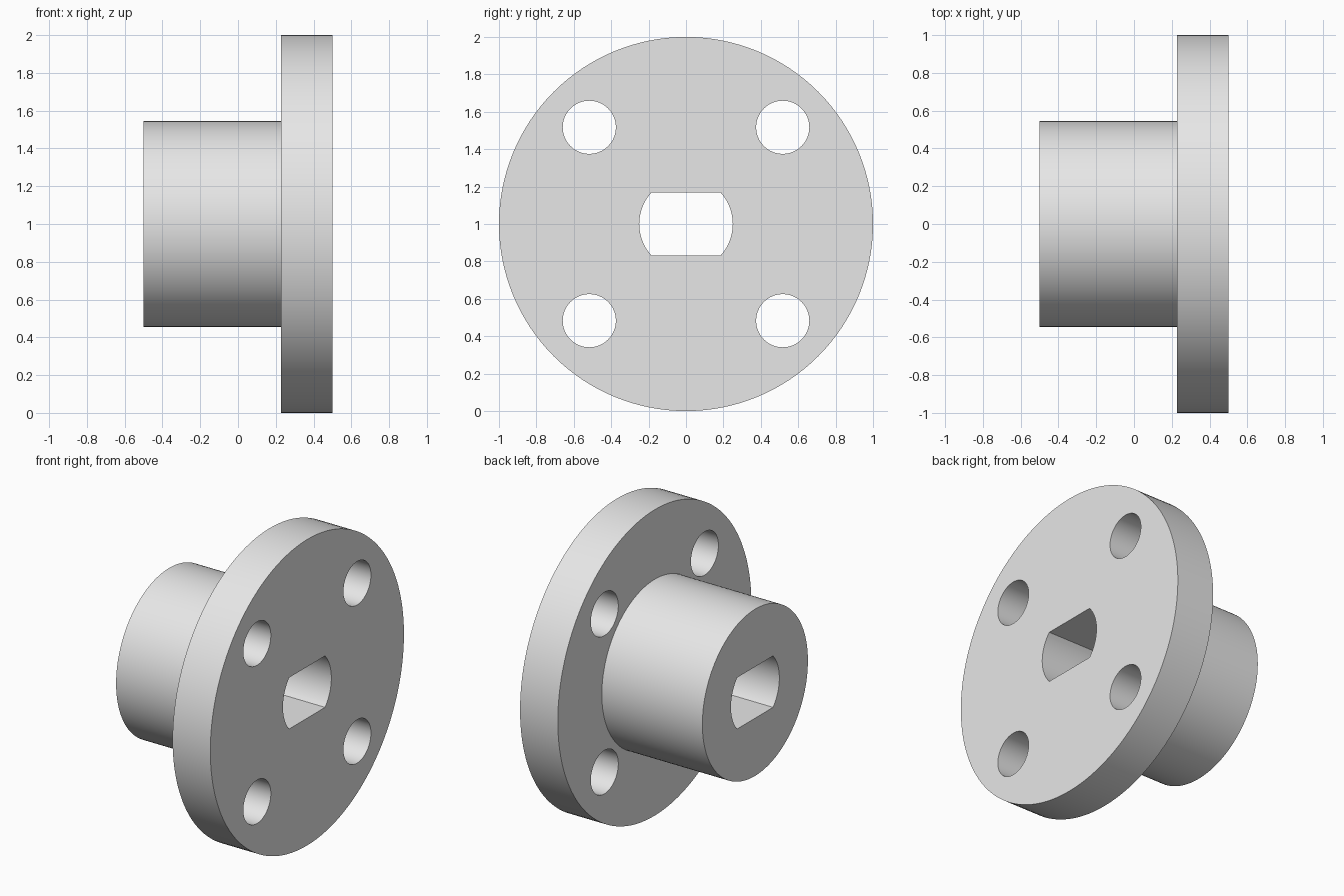
import bpy
import bmesh
import math
from mathutils import Matrix

old = bpy.data.objects.get("Cube")
if old:
    bpy.data.objects.remove(old, do_unlink=True)

CENTRE_Z = 1.0
BACK, SHOULDER, FACE = -0.5, 0.227, 0.5
FLANGE_R, HUB_R = 1.0, 0.545
BORE_R, BORE_FLAT = 0.25, 0.168
BOLT_OFFSET, BOLT_R = 0.517, 0.142

grey = bpy.data.materials.new("plain grey")
grey.use_nodes = True
grey.diffuse_color = (0.8, 0.8, 0.8, 1)
grey.node_tree.nodes["Principled BSDF"].inputs["Base Color"].default_value = (0.8, 0.8, 0.8, 1)


def make_object(name, bm):
    bmesh.ops.recalc_face_normals(bm, faces=bm.faces)
    mesh = bpy.data.meshes.new(name)
    bm.to_mesh(mesh)
    bm.free()
    mesh.materials.append(grey)
    obj = bpy.data.objects.new(name, mesh)
    bpy.context.collection.objects.link(obj)
    return obj


def prism(name, outline):
    """Extrude a (y, z) outline along x, right through the part."""
    bm = bmesh.new()
    face = bm.faces.new([bm.verts.new((BACK - 0.1, y, z)) for y, z in outline])
    new = bmesh.ops.extrude_face_region(bm, geom=[face])["geom"]
    moved = [v for v in new if isinstance(v, bmesh.types.BMVert)]
    bmesh.ops.translate(bm, verts=moved, vec=(FACE - BACK + 0.2, 0, 0))
    return make_object(name, bm)


def arc(cy, cz, radius, start, end, count):
    angles = [start + (end - start) * i / count for i in range(count + 1)]
    return [(cy + radius * math.cos(a), cz + radius * math.sin(a)) for a in angles]


# Flange and hub: one stepped profile turned around the x axis
bm = bmesh.new()
profile = [(BACK, 0), (BACK, HUB_R), (SHOULDER, HUB_R),
           (SHOULDER, FLANGE_R), (FACE, FLANGE_R), (FACE, 0)]
verts = [bm.verts.new((x, 0, r)) for x, r in profile]
edges = [bm.edges.new(pair) for pair in zip(verts, verts[1:])]
bmesh.ops.spin(bm, geom=verts + edges, cent=(0, 0, 0), axis=(1, 0, 0),
               angle=math.tau, steps=128)
bmesh.ops.remove_doubles(bm, verts=bm.verts, dist=0.0001)
bmesh.ops.dissolve_limit(bm, angle_limit=0.001, verts=bm.verts, edges=bm.edges)
bmesh.ops.transform(bm, matrix=Matrix.Translation((0, 0, CENTRE_Z)), verts=bm.verts)
body = make_object("flanged_hub", bm)

# Shaft bore: a circle with flat top and bottom
half = math.asin(BORE_FLAT / BORE_R)
bore = (arc(0, CENTRE_Z, BORE_R, -half, half, 24)
        + arc(0, CENTRE_Z, BORE_R, math.pi - half, math.pi + half, 24))
cutters = [prism("bore_cutter", bore)]

# Four bolt holes
for sy in (-1, 1):
    for sz in (-1, 1):
        ring = arc(sy * BOLT_OFFSET, CENTRE_Z + sz * BOLT_OFFSET, BOLT_R, 0, math.tau, 64)
        cutters.append(prism("bolt_hole_cutter", ring[:-1]))

# Cut the holes, then discard the cutters
bpy.context.view_layer.objects.active = body
for cutter in cutters:
    cutter.hide_render = True
    mod = body.modifiers.new("hole", "BOOLEAN")
    mod.operation = "DIFFERENCE"
    mod.solver = "EXACT"
    mod.object = cutter
    bpy.ops.object.modifier_apply(modifier=mod.name)
    bpy.data.objects.remove(cutter, do_unlink=True)

# Smooth round walls with crisp rims
for obj in bpy.context.selected_objects:
    obj.select_set(False)
body.select_set(True)
bpy.ops.object.shade_smooth_by_angle(angle=math.radians(30))
